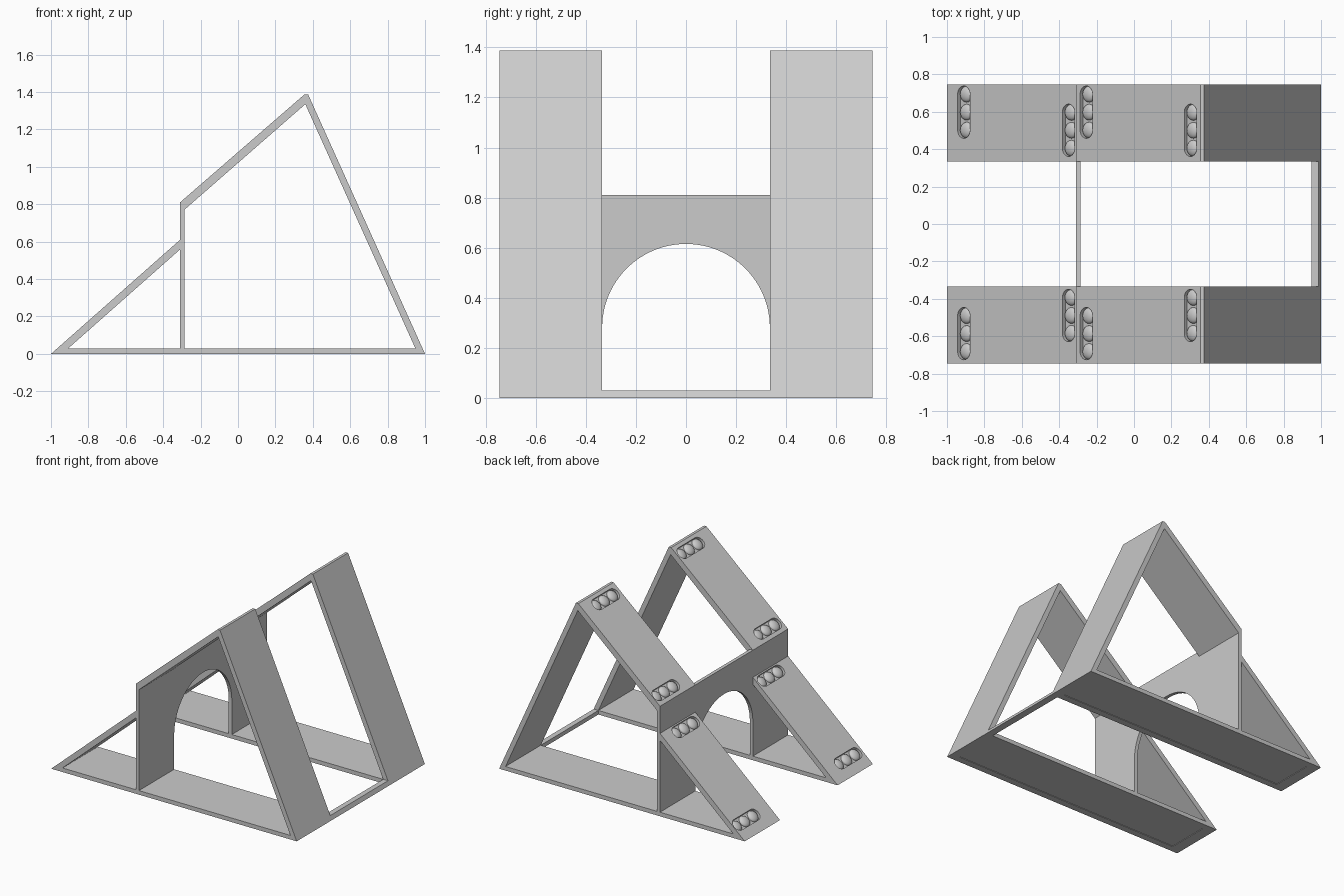
import bpy, bmesh, math
from mathutils import Matrix, Vector

if "Cube" in bpy.data.objects:
    bpy.data.objects.remove(bpy.data.objects["Cube"])

grey = bpy.data.materials.new("plain grey")
grey.diffuse_color = (0.6, 0.6, 0.6, 1)
grey.use_nodes = True
grey.node_tree.nodes["Principled BSDF"].inputs["Base Color"].default_value = grey.diffuse_color


def finish(bm, name):
    bmesh.ops.recalc_face_normals(bm, faces=bm.faces)
    me = bpy.data.meshes.new(name)
    bm.to_mesh(me)
    bm.free()
    me.materials.append(grey)
    ob = bpy.data.objects.new(name, me)
    bpy.context.collection.objects.link(ob)
    return ob


def prism(name, pts, vec):
    """Extrude a closed 3D outline along vec."""
    bm = bmesh.new()
    f = bm.faces.new([bm.verts.new(p) for p in pts])
    r = bmesh.ops.extrude_face_region(bm, geom=[f])
    bmesh.ops.translate(bm, vec=vec, verts=[v for v in r["geom"] if isinstance(v, bmesh.types.BMVert)])
    return finish(bm, name)


def xz_prism(name, pts, y0, y1):
    return prism(name, [(x, y0, z) for x, z in pts], (0, y1 - y0, 0))


def cut(ob, cutter):
    """Subtract the cutter and remove it."""
    cutter.hide_render = True
    m = ob.modifiers.new("cut", 'BOOLEAN')
    m.operation, m.solver, m.object = 'DIFFERENCE', 'EXACT', cutter
    dg = bpy.context.evaluated_depsgraph_get()
    me = bpy.data.meshes.new_from_object(ob.evaluated_get(dg))
    ob.modifiers.clear()
    ob.data = me
    bpy.data.objects.remove(cutter)


OUTER = [(-1, 0), (1, 0), (0.375, 1.387), (0.355, 1.387), (-0.31, 0.81), (-0.31, 0.61)]
LEFT_HOLE = [(-0.907, 0.03), (-0.31, 0.03), (-0.31, 0.558)]
RIGHT_HOLE = [(-0.285, 0.03), (0.948, 0.03), (0.36, 1.335), (-0.285, 0.772)]
YI, YO = 0.335, 0.745
LOW = ((-1, 0), (-0.31, 0.61))
HIGH = ((-0.31, 0.81), (0.355, 1.387))
# slots: slope line, x position, centre distance from the middle plane
SLOTS = [(LOW, -0.91, 0.592), (LOW, -0.35, 0.495), (HIGH, -0.255, 0.592), (HIGH, 0.302, 0.495)]
R, HALF, DEPTH = 0.044, 0.14, 0.024

for side, s in (("front", -1), ("back", 1)):
    y0, y1 = (YI, YO) if s > 0 else (-YO, -YI)
    # Open triangular side frame
    frame = xz_prism(side + "_frame", OUTER, y0, y1)
    for hole in (LEFT_HOLE, RIGHT_HOLE):
        cut(frame, xz_prism("hole_cutter", hole, y0 - 0.1, y1 + 0.1))
    # Shallow recess under the base
    cut(frame, xz_prism("base_cutter", [(-0.92, -0.05), (0.93, -0.05), (0.93, 0.004), (-0.92, 0.004)],
                        y0 + 0.05, y1 - 0.05))
    # Round-ended slots with three rounded bumps in each
    for i, (((xa, za), (xb, zb)), x, y) in enumerate(SLOTS):
        k = (zb - za) / (xb - xa)
        place = (Matrix.Translation((x, s * y + 0.006, za + k * (x - xa)))
                 @ Matrix.Rotation(-math.atan(k), 4, 'Y'))
        pts = []
        for end, a0 in ((1, 0), (-1, math.pi)):
            for j in range(17):
                a = a0 + math.pi * j / 16
                pts.append(place @ Vector((R * math.cos(a), end * (HALF - R) + R * math.sin(a), -DEPTH)))
        cut(frame, prism("slot_cutter", pts, place.to_3x3() @ Vector((0, 0, 0.05))))
        bm = bmesh.new()
        for j in (-1, 0, 1):
            bmesh.ops.create_uvsphere(
                bm, u_segments=24, v_segments=12, radius=R,
                matrix=place @ Matrix.Translation((0, j * (HALF - R), -DEPTH))
                @ Matrix.Diagonal((0.98, 0.98, 0.5, 1)))
        # keep only the upper halves
        n = place.to_3x3() @ Vector((0, 0, 1))
        bmesh.ops.bisect_plane(bm, geom=bm.verts[:] + bm.edges[:] + bm.faces[:],
                               plane_co=place @ Vector((0, 0, -DEPTH - 0.001)), plane_no=n, clear_inner=True)
        for f in bm.faces:
            f.smooth = True
        finish(bm, f"{side}_slot_bumps_{i + 1}")

# Cross panel with a round arch opening
arch = [(YI * math.cos(math.pi * j / 48), 0.28 + YI * math.sin(math.pi * j / 48)) for j in range(49)]
outline = [(-YI, 0.81), (YI, 0.81)] + arch
prism("arch_panel", [(-0.31, y, z) for y, z in outline], (0.025, 0, 0))

# Low sill joining the two frames
xz_prism("end_sill", [(0.948, 0), (1, 0), (0.9865, 0.03), (0.948, 0.03)], -YI, YI)
